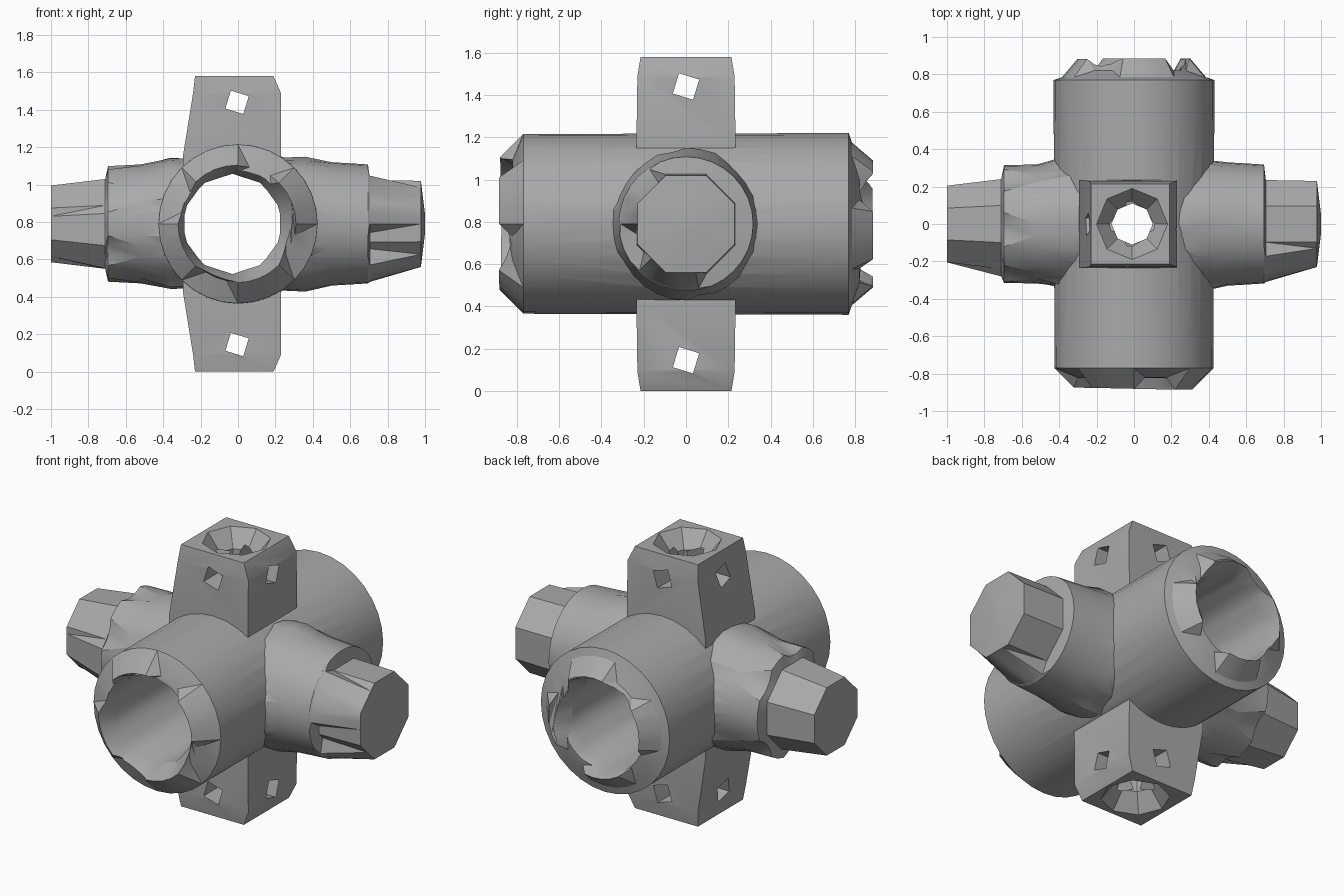
import bpy, bmesh, math, random
from mathutils import Vector, Matrix

random.seed(4)
if "Cube" in bpy.data.objects:
    bpy.data.objects.remove(bpy.data.objects["Cube"])

MID = 0.79          # height of the junction centre
SIDES = 32

grey = bpy.data.materials.new("plain_grey")
grey.use_nodes = True
colour = (0.4, 0.4, 0.4, 1)
grey.diffuse_color = colour
grey.node_tree.nodes["Principled BSDF"].inputs["Base Color"].default_value = colour


def polygon_radius(angle, sides, apothem):
    """Distance to the edge of a regular polygon in the given direction."""
    step = 2 * math.pi / sides
    return apothem / math.cos((angle + step / 2) % step - step / 2)


def loft(name, rings):
    """Skin a list of equal rings and close both ends."""
    bm = bmesh.new()
    loops = [[bm.verts.new(p) for p in ring] for ring in rings]
    for a, b in zip(loops, loops[1:]):
        for i in range(len(a)):
            j = (i + 1) % len(a)
            bm.faces.new((a[i], a[j], b[j], b[i]))
    bm.faces.new(loops[0])
    bm.faces.new(loops[-1])
    bmesh.ops.triangulate(bm, faces=bm.faces)
    bmesh.ops.recalc_face_normals(bm, faces=bm.faces)
    mesh = bpy.data.meshes.new(name)
    bm.to_mesh(mesh)
    bm.free()
    mesh.materials.append(grey)
    obj = bpy.data.objects.new(name, mesh)
    bpy.context.collection.objects.link(obj)
    return obj


def ring(axis, pos, radius, sides=SIDES, shift=0.0):
    """Ring round an axis; radius may be a function of angle and index."""
    pts = []
    for i in range(sides):
        t = 2 * math.pi * i / sides
        r = radius(t, i) if callable(radius) else radius
        p = pos(i) if callable(pos) else pos
        u, v = r * math.cos(t), r * math.sin(t)
        pts.append({"x": Vector((p, u, MID + v)),
                    "y": Vector((u + shift, p, MID + v)),
                    "z": Vector((u + shift, v, p))}[axis])
    return pts


# Main barrel, running front to back, with bevelled and chipped rims
def chipped(i):
    return 0.885 if i % 8 < 5 else 0.82


barrel = loft("pipe_junction", [
    ring("y", lambda i: -chipped(i), 0.31),
    ring("y", -0.77, 0.425),
    ring("y", 0.77, 0.43),
    ring("y", 0.785, 0.385),
    ring("y", lambda i: chipped(i + 3), 0.30)])


# Right-hand (+x) arm: partly blended into an eight-sided tip
def blended(t, i):
    y, z = math.cos(t), math.sin(t)
    full = (y < 0.2 and z < -0.7) or (y < -0.35 and -0.1 < z < 0.85)
    return 0.31 if full else polygon_radius(t, 8, 0.235)


arm_a = loft("plain_arm", [
    ring("x", 0.0, 0.345),
    ring("x", 0.36, lambda t, i: 0.345 + random.uniform(-0.005, 0.02)),
    ring("x", 0.5, 0.33),
    ring("x", 0.695, 0.318),
    ring("x", 0.705, blended),
    ring("x", 0.978, lambda t, i: polygon_radius(t, 8, 0.23)),
    ring("x", 1.0, 0.05)])


# Left-hand (-x) arm: chipped collar and a narrower tapered tip
def collar(t, i):
    return 0.315 if i % 5 < 3 else 0.28


def tip_root(t, i):
    low_front = math.cos(t) < -0.5 and math.sin(t) < 0.3
    return polygon_radius(t, 8, 0.28 if low_front else 0.24)


arm_b = loft("collared_arm", [
    ring("x", 0.0, 0.34),
    ring("x", -0.36, lambda t, i: 0.345 + random.uniform(-0.01, 0.02)),
    ring("x", -0.52, 0.318),
    ring("x", -0.695, collar),
    ring("x", -0.71, tip_root),
    ring("x", -1.0, lambda t, i: polygon_radius(t, 8, 0.205))])


# Square post, slightly tapered towards both ends
def square(z, left, right, half):
    return [Vector(p) for p in ((left, -half, z), (right, -half, z),
                                (right, half, z), (left, half, z))]


half_post = [(0.79, -0.23, 0.19, 0.215), (0.70, -0.24, 0.23, 0.23),
             (0.36, -0.295, 0.23, 0.235)]
levels = [(MID - d, *rest) for d, *rest in half_post]
levels += [(MID + d, *rest) for d, *rest in reversed(half_post)]
post = loft("square_post", [square(*level) for level in levels])


# Faceted bore through the barrel, flared at the rims
def bore_radius(t, i):
    return polygon_radius(t, 10, 0.255)


bore = loft("bore_cutter", [
    ring("y", -0.95, 0.34),
    ring("y", -0.87, 0.31, shift=-0.01),
    ring("y", -0.76, bore_radius, shift=-0.03),
    ring("y", 0.76, bore_radius, shift=-0.03),
    ring("y", 0.87, 0.29, shift=-0.01),
    ring("y", 0.95, 0.32)])

# Vertical hole with a funnel at each end of the post
funnel = [(0.82, 0.21), (0.79, 0.19), (0.69, 0.11)]
hole = loft("post_hole_cutter",
            [ring("z", MID - d, r, 8, -0.01) for d, r in funnel]
            + [ring("z", MID + d, r, 8, -0.01) for d, r in reversed(funnel)])

# Small tilted windows through all four sides of the post, top and bottom
windows = []
for z in (0.145, 1.44):
    for axis in "XY":
        cutter = loft("window_cutter", [
            [Vector((x, y, d)) for x, y in
             ((-0.05, -0.05), (0.05, -0.05), (0.05, 0.05), (-0.05, 0.05))]
            for d in (-0.5, 0.5)])
        turn = Matrix.Rotation(math.pi / 2, 4, "Y" if axis == "X" else "X")
        spin = Matrix.Rotation(math.radians(-17), 4, "Z")
        cutter.data.transform(Matrix.Translation((-0.005, 0, z)) @ turn @ spin)
        windows.append(cutter)

# Fuse the parts, then cut the openings
steps = [("UNION", o) for o in (arm_a, arm_b, post)]
steps += [("DIFFERENCE", o) for o in (bore, hole, *windows)]
for operation, other in steps:
    mod = barrel.modifiers.new(other.name, "BOOLEAN")
    mod.operation = operation
    mod.solver = "EXACT"
    mod.object = other
    other.hide_render = True

depsgraph = bpy.context.evaluated_depsgraph_get()
fused = bpy.data.meshes.new_from_object(barrel.evaluated_get(depsgraph))
barrel.modifiers.clear()
barrel.data = fused
for _, other in steps:
    bpy.data.objects.remove(other)

# Soft shading on the round walls, crisp edges elsewhere
bpy.ops.object.select_all(action="DESELECT")
barrel.select_set(True)
bpy.context.view_layer.objects.active = barrel
bpy.ops.object.shade_smooth_by_angle(angle=math.radians(25))
